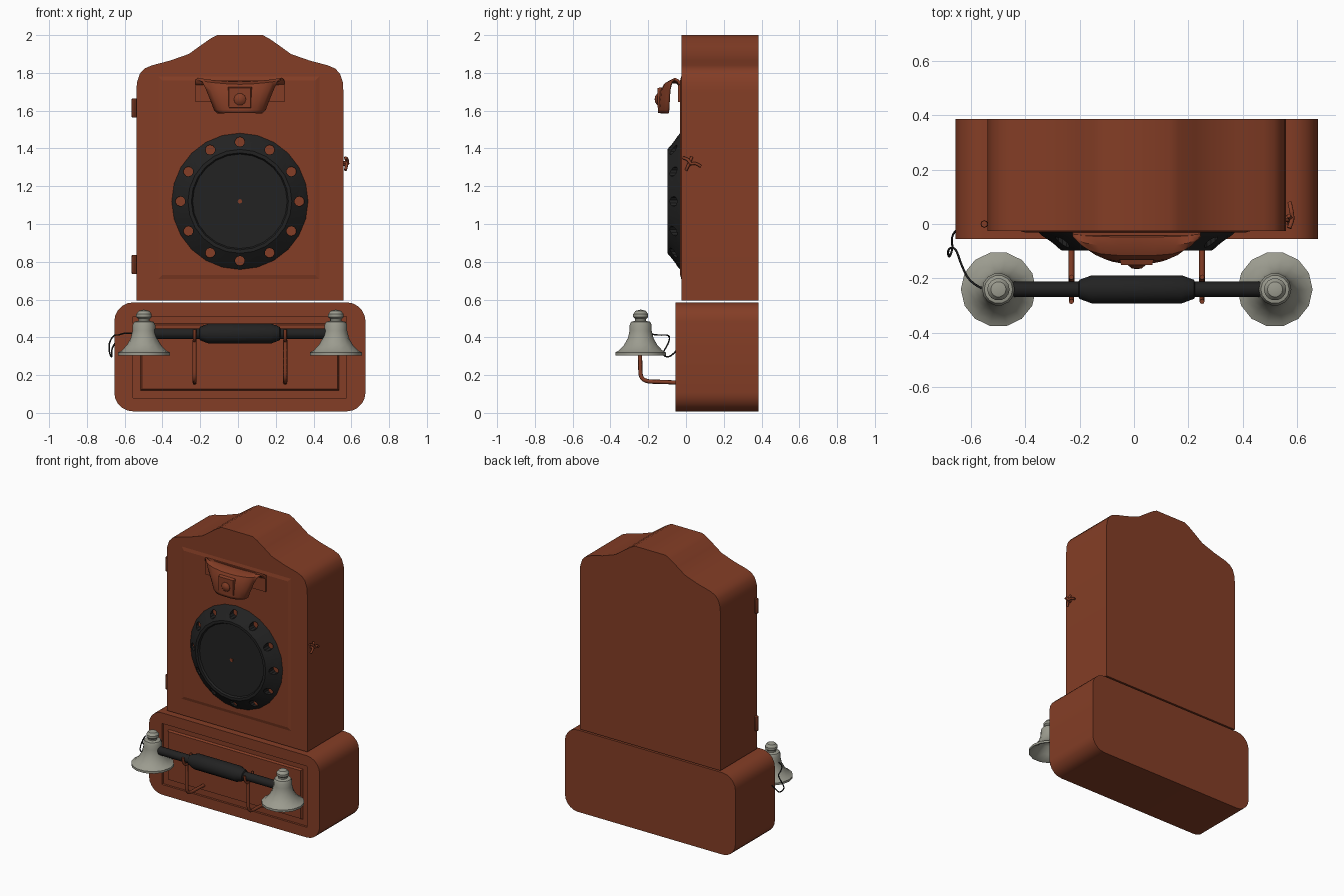
import bpy, bmesh, math
from mathutils import Matrix, Vector

if "Cube" in bpy.data.objects:
    bpy.data.objects.remove(bpy.data.objects["Cube"])

CX = 0.01  # centre line of the case


def material(name, rgb):
    m = bpy.data.materials.new(name)
    m.diffuse_color = (*rgb, 1)
    m.use_nodes = True
    m.node_tree.nodes["Principled BSDF"].inputs["Base Color"].default_value = m.diffuse_color
    return m


BROWN = material("brown_wood", (0.23, 0.047, 0.019))
BLACK = material("black", (0.016, 0.016, 0.016))
GREY = material("warm_grey_metal", (0.33, 0.33, 0.275))


def finish(bm, name, mat, smooth=35):
    bmesh.ops.remove_doubles(bm, verts=bm.verts, dist=1e-5)
    bmesh.ops.recalc_face_normals(bm, faces=bm.faces)
    me = bpy.data.meshes.new(name)
    bm.to_mesh(me)
    bm.free()
    ob = bpy.data.objects.new(name, me)
    bpy.context.collection.objects.link(ob)
    me.materials.append(mat)
    select(ob)
    if smooth:
        bpy.ops.object.shade_smooth_by_angle(angle=math.radians(smooth))
    return ob


def select(ob):
    bpy.ops.object.select_all(action='DESELECT')
    ob.select_set(True)
    bpy.context.view_layer.objects.active = ob


def prism(name, half, y0, y1, mat):
    """Extrude a mirrored outline of (half width, z) along y."""
    bm = bmesh.new()
    pts = [(CX + x, z) for x, z in half] + [(CX - x, z) for x, z in reversed(half)]
    f = bm.faces.new([bm.verts.new((x, y0, z)) for x, z in pts])
    r = bmesh.ops.extrude_face_region(bm, geom=[f])
    bmesh.ops.translate(bm, vec=(0, y1 - y0, 0),
                        verts=[v for v in r['geom'] if isinstance(v, bmesh.types.BMVert)])
    return finish(bm, name, mat)


def box(name, x0, x1, y0, y1, z0, z1, mat, taper=0):
    """Box whose front face is shrunk by taper on every side."""
    bm = bmesh.new()
    bmesh.ops.create_cube(bm, size=1)
    for v in bm.verts:
        t = taper if v.co.y < 0 else 0
        v.co = (x0 + t if v.co.x < 0 else x1 - t, y0 if v.co.y < 0 else y1,
                z0 + t if v.co.z < 0 else z1 - t)
    return finish(bm, name, mat, 0)


def lathe(name, profile, axis, at, sides, mat, smooth=35):
    """Spin (radius, height) points around an axis through a point."""
    bm = bmesh.new()
    rings = [[bm.verts.new((r * math.cos(2 * math.pi * i / sides),
                            r * math.sin(2 * math.pi * i / sides), h))
              for i in range(sides)] for r, h in profile]
    for a, b in zip(rings, rings[1:]):
        for i in range(sides):
            j = (i + 1) % sides
            bm.faces.new((a[i], a[j], b[j], b[i]))
    rot = Vector((0, 0, 1)).rotation_difference(Vector(axis)).to_matrix().to_4x4()
    bm.transform(Matrix.Translation(at) @ rot)
    return finish(bm, name, mat, smooth)


def tube(name, pts, r, mat, res=2):
    cu = bpy.data.curves.new(name, 'CURVE')
    cu.dimensions = '3D'
    cu.bevel_depth, cu.bevel_resolution, cu.use_fill_caps = r, res, True
    cu.resolution_u = 4
    sp = cu.splines.new('NURBS')
    sp.points.add(len(pts) - 1)
    for p, c in zip(sp.points, pts):
        p.co = (*c, 1)
    sp.use_endpoint_u, sp.order_u = True, 3
    ob = bpy.data.objects.new(name, cu)
    bpy.context.collection.objects.link(ob)
    cu.materials.append(mat)
    select(ob)
    bpy.ops.object.convert(target='MESH')


def cut(ob, cutter):
    m = ob.modifiers.new("cut", 'BOOLEAN')
    m.operation, m.object, m.solver = 'DIFFERENCE', cutter, 'EXACT'
    select(ob)
    bpy.ops.object.modifier_apply(modifier=m.name)
    bpy.data.objects.remove(cutter)


# Tall case with a swept top
prism("upper_case", [(0.548, 0.595), (0.548, 1.70), (0.545, 1.75), (0.53, 1.795),
                     (0.505, 1.823), (0.465, 1.84), (0.37, 1.865), (0.27, 1.90),
                     (0.215, 1.94), (0.155, 1.982), (0.12, 2.0)], -0.025, 0.385, BROWN)
box("door_panel", CX - 0.45, CX + 0.44, -0.031, -0.02, 0.69, 1.80, BROWN, 0.04)

# Base box with rounded ends
R, W, Z0, Z1 = 0.1, 0.665, 0.008, 0.585
arc = [(math.sin(a), math.cos(a)) for a in [math.pi / 10 * i for i in range(6)]]
half = [(W - R + R * s, Z0 + R - R * c) for s, c in arc] + \
       [(W - R + R * c, Z1 - R + R * s) for s, c in arc]
base = prism("base_case", half, -0.055, 0.385, BROWN)

# Grooved frame on the base front
cut(base, box("groove_cutter", CX - 0.565, CX + 0.565, -0.1, -0.04, 0.08, 0.51, BROWN))
box("base_panel", CX - 0.53, CX + 0.53, -0.055, -0.03, 0.115, 0.478, BROWN, 0.012)

# Dial with twelve finger holes
dial = lathe("dial", [(0, 0.015), (0.362, 0.015), (0.362, 0.03), (0.345, 0.045), (0.275, 0.098),
                      (0.257, 0.098), (0.25, 0.085), (0, 0.085)],
             (0, -1, 0), (CX, 0, 1.12), 24, BLACK)
bm = bmesh.new()
for i in range(12):
    a = 2 * math.pi * i / 12
    mat = Matrix.Translation((CX + 0.315 * math.cos(a), -0.1, 1.12 + 0.315 * math.sin(a))) \
        @ Matrix.Rotation(math.pi / 2, 4, 'X')
    bmesh.ops.create_cone(bm, cap_ends=True, segments=10, radius1=0.026, radius2=0.026,
                          depth=0.24, matrix=mat)
cut(dial, finish(bm, "hole_cutter", BLACK, 0))
lathe("dial_pin", [(0, 0.08), (0.012, 0.08), (0.012, 0.09), (0, 0.09)],
      (0, -1, 0), (CX, 0, 1.12), 8, BROWN)

# Curved hood above the dial: rows of (y, z, half width, dip)
rows = [(-0.035, 1.735, 0.235, 0.0), (-0.05, 1.76, 0.235, 0.01), (-0.08, 1.768, 0.222, 0.02),
        (-0.112, 1.755, 0.20, 0.02), (-0.132, 1.71, 0.175, 0.01), (-0.138, 1.65, 0.15, 0),
        (-0.142, 1.605, 0.133, 0), (-0.142, 1.588, 0.115, 0)]
bm = bmesh.new()
grid = []
for y, z, w, dip in rows:
    grid.append([bm.verts.new((CX + w * u, y + 0.05 * abs(u) ** 4 * (y + 0.035) / -0.107,
                               z - dip * (1 - u * u)))
                 for u in (-1, -0.85, -0.65, -0.3, 0, 0.3, 0.65, 0.85, 1)])
for a, b in zip(grid, grid[1:]):
    for i in range(8):
        bm.faces.new((a[i], a[i + 1], b[i + 1], b[i]))
hood = finish(bm, "hood", BROWN)
m = hood.modifiers.new("thickness", 'SOLIDIFY')
m.thickness, m.offset = 0.012, 0
bpy.ops.object.modifier_apply(modifier=m.name)
box("hood_back_plate", CX - 0.235, CX + 0.235, -0.042, -0.02, 1.645, 1.76, BROWN)
box("hood_square", CX - 0.063, CX + 0.063, -0.15, -0.13, 1.61, 1.725, BROWN, 0.006)
lathe("hood_stud", [(0, 0.14), (0.034, 0.14), (0.032, 0.152), (0.018, 0.163), (0, 0.166)],
      (0, -1, 0), (CX, 0, 1.66), 10, BROWN)

# Door hinges on the left
for z in (1.565, 0.735):
    lathe("hinge", [(0, 0), (0.012, 0), (0.014, 0.01), (0.014, 0.09), (0.012, 0.1), (0, 0.1)],
          (0, 0, 1), (-0.55, 0, z), 8, BROWN)

# Door key on the right
lathe("key_stem", [(0, 0), (0.014, 0), (0.01, 0.025), (0, 0.028)],
      (1, 0, 0), (0.555, 0.02, 1.32), 8, BROWN)
tube("key_wing", [(0.57, -0.015, 1.35), (0.58, 0.01, 1.345), (0.582, 0.025, 1.315),
                  (0.578, 0.05, 1.325), (0.572, 0.078, 1.305)], 0.008, BROWN)
tube("key_cross", [(0.568, 0.0, 1.285), (0.582, 0.018, 1.32), (0.568, 0.03, 1.355)], 0.008, BROWN)

# Handset: bar with thick grip
HY, HZ = -0.24, 0.42
lathe("handset_bar", [(0, -0.52), (0.028, -0.52), (0.028, 0.52), (0, 0.52)],
      (1, 0, 0), (CX, HY, HZ), 12, BLACK)
lathe("handset_grip", [(0.027, -0.215), (0.036, -0.21), (0.053, -0.165), (0.053, 0.165),
                       (0.036, 0.21), (0.027, 0.215)],
      (1, 0, 0), (CX, HY, HZ), 14, BLACK)

# Hollow bells at both ends of the handset
bell = [(0, 0.40), (0.05, 0.38), (0.085, 0.34), (0.125, 0.308), (0.138, 0.305), (0.138, 0.32),
        (0.118, 0.33), (0.09, 0.36), (0.07, 0.395), (0.06, 0.435), (0.06, 0.465), (0.052, 0.482),
        (0.03, 0.487), (0.03, 0.497), (0.041, 0.507), (0.041, 0.523), (0.028, 0.54), (0, 0.547)]
for s in (-1, 1):
    lathe("bell", bell, (0, 0, 1), (CX + s * 0.508, HY, 0), 14, GREY)

# Cradle arms holding the handset
for s in (-1, 1):
    x = CX + s * 0.24
    tube("cradle_arm", [(x, -0.045, 0.16), (x, -0.13, 0.165), (x, -0.205, 0.165),
                        (x, -0.24, 0.185), (x, -0.243, 0.25), (x, -0.243, 0.385)], 0.011, BROWN)
    tube("cradle_fork", [(x, -0.195, 0.442), (x, -0.198, 0.41), (x, -0.22, 0.382),
                         (x, -0.26, 0.382), (x, -0.282, 0.41), (x, -0.285, 0.442)], 0.009, BROWN)

# Thin cord from the left bell to the base
tube("cord", [(-0.55, -0.24, 0.42), (-0.60, -0.22, 0.425), (-0.635, -0.15, 0.41),
              (-0.655, -0.085, 0.415), (-0.685, -0.09, 0.37), (-0.68, -0.13, 0.31),
              (-0.665, -0.09, 0.29), (-0.672, -0.04, 0.34), (-0.65, -0.02, 0.37)], 0.004, BLACK, 1)
